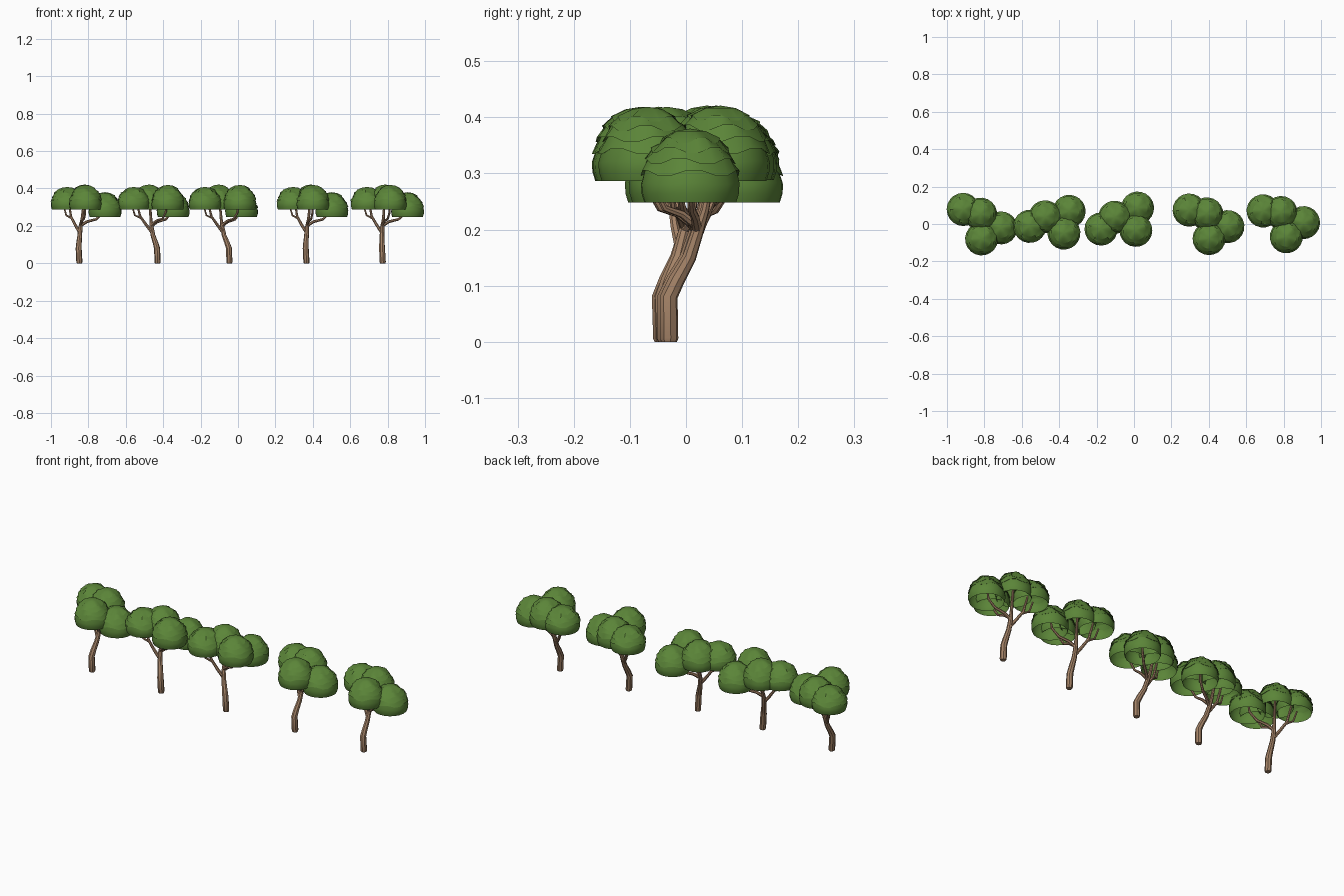
import bpy, bmesh, math
from mathutils import Vector

if "Cube" in bpy.data.objects:
    bpy.data.objects.remove(bpy.data.objects["Cube"])


def material(name, rgb):
    m = bpy.data.materials.new(name)
    m.diffuse_color = (*rgb, 1)
    m.use_nodes = True
    m.node_tree.nodes["Principled BSDF"].inputs["Base Color"].default_value = m.diffuse_color
    return m


LEAF = material("leaf green", (0.105, 0.235, 0.04))
BARK = material("bark brown", (0.37, 0.225, 0.135))


def bridge(bm, a, b):
    n = len(a)
    for i in range(n):
        bm.faces.new((a[i], a[(i + 1) % n], b[(i + 1) % n], b[i]))


# Leaf cluster: hollow dome with overlapping shingled tiers and wavy lips
def add_dome(bm, centre, height, turn):
    sides, rad, mid = 20, 0.088, 0.03

    def ell(h):
        return rad * math.sqrt(max(0, 1 - ((h - mid) / (height - mid)) ** 2))

    profile = [(0.082, 0, 0, 0), (0.087, 0.016, 0, 0), (0.088, 0.034, 0.3, 0)]
    for k, t in enumerate((0.42, 0.58, 0.73, 0.86)):
        h = t * height
        profile.append((ell(h) - 0.003, h, 1, k))
        profile.append((ell(h) + 0.003, h - 0.003, 1, k))
    profile.append((ell(0.96 * height), 0.965 * height, 0, 0))
    wave = (1, 1, -1, -1)
    prev = None
    for r, h, w, k in profile:
        ring = []
        for i in range(sides):
            a = turn + math.tau * i / sides
            dz = 0.0045 * w * wave[(i + k) % 4]
            ring.append(bm.verts.new(centre + Vector((r * math.cos(a), r * math.sin(a), h + dz))))
        if prev:
            bridge(bm, prev, ring)
        prev = ring
    tip = bm.verts.new(centre + Vector((0, 0, height)))
    for i in range(sides):
        bm.faces.new((prev[i], prev[(i + 1) % sides], tip))


# Tapered limb along a path of (x, y, z, radius)
def add_limb(bm, path, sides=8):
    pts = [Vector(p[:3]) for p in path]
    prev = None
    for i, p in enumerate(pts):
        d = (pts[min(i + 1, len(pts) - 1)] - pts[max(i - 1, 0)]).normalized()
        u = Vector((1, 0.2, 0)) if abs(d.x) < 0.8 else Vector((0, 1, 0.2))
        u = Vector((0, -1, 0.01)).cross(d) if abs(d.y) < 0.85 else u
        u = (u - d * u.dot(d)).normalized()
        v = d.cross(u)
        ring = [bm.verts.new(p + path[i][3] * (u * math.cos(math.tau * j / sides)
                                               + v * math.sin(math.tau * j / sides)))
                for j in range(sides)]
        if prev:
            bridge(bm, prev, ring)
        else:
            bm.faces.new(ring[::-1])
        prev = ring
    bm.faces.new(prev)


def finish(bm, name, mat):
    bmesh.ops.recalc_face_normals(bm, faces=bm.faces)
    me = bpy.data.meshes.new(name)
    bm.to_mesh(me)
    bm.free()
    me.materials.append(mat)
    return me


# Canopy made of four clusters, measured from the trunk base
bm = bmesh.new()
for i, (x, y, z, h) in enumerate([(-0.065, 0.113, 0.288, 0.12), (0.028, 0.088, 0.287, 0.134),
                                  (0.137, 0.014, 0.248, 0.132), (0.033, -0.045, 0.287, 0.132)]):
    add_dome(bm, Vector((x, y, z)), h, 0.5 * i)
canopy = finish(bm, "canopy", LEAF)

# Bent trunk and its branches
bm = bmesh.new()
add_limb(bm, [(0, 0, 0, 0.014), (0, 0, 0.006, 0.0165), (-0.004, 0, 0.08, 0.016),
              (-0.002, 0.014, 0.11, 0.0145), (0.002, 0.036, 0.15, 0.0125),
              (0.006, 0.05, 0.195, 0.011), (0.014, 0.062, 0.235, 0.008), (0.026, 0.083, 0.35, 0.005)])
for branch in ([(0.002, 0.042, 0.165, 0.009), (-0.022, 0.062, 0.205, 0.008),
                (-0.045, 0.085, 0.25, 0.007), (-0.058, 0.103, 0.34, 0.004)],
               [(0.006, 0.05, 0.2, 0.009), (0.04, 0.04, 0.222, 0.008),
                (0.09, 0.025, 0.235, 0.007), (0.125, 0.015, 0.27, 0.006), (0.135, 0.014, 0.32, 0.004)],
               [(0.005, 0.05, 0.205, 0.008), (0.015, 0.02, 0.228, 0.007),
                (0.025, -0.012, 0.238, 0.006), (0.031, -0.03, 0.27, 0.006), (0.033, -0.04, 0.34, 0.004)],
               [(-0.04, 0.08, 0.24, 0.006), (-0.07, 0.1, 0.256, 0.005), (-0.085, 0.11, 0.31, 0.004)]):
    add_limb(bm, branch, 7)
trunk = finish(bm, "trunk", BARK)

# Row of five trees: base position and turn
row = [(-0.848, -0.035, 0), (-0.43, -0.042, 47), (-0.046, -0.036, 56),
       (0.366, -0.035, 3), (0.774, -0.03, 10)]
for n, (x, y, turn) in enumerate(row, 1):
    for me in (trunk, canopy):
        ob = bpy.data.objects.new(f"tree_{n}_{me.name}", me)
        ob.location = (x, y, 0)
        ob.rotation_euler.z = math.radians(turn)
        bpy.context.collection.objects.link(ob)
        if n == 1:
            bpy.ops.object.select_all(action='DESELECT')
            ob.select_set(True)
            bpy.context.view_layer.objects.active = ob
            bpy.ops.object.shade_smooth_by_angle(angle=math.radians(35))
